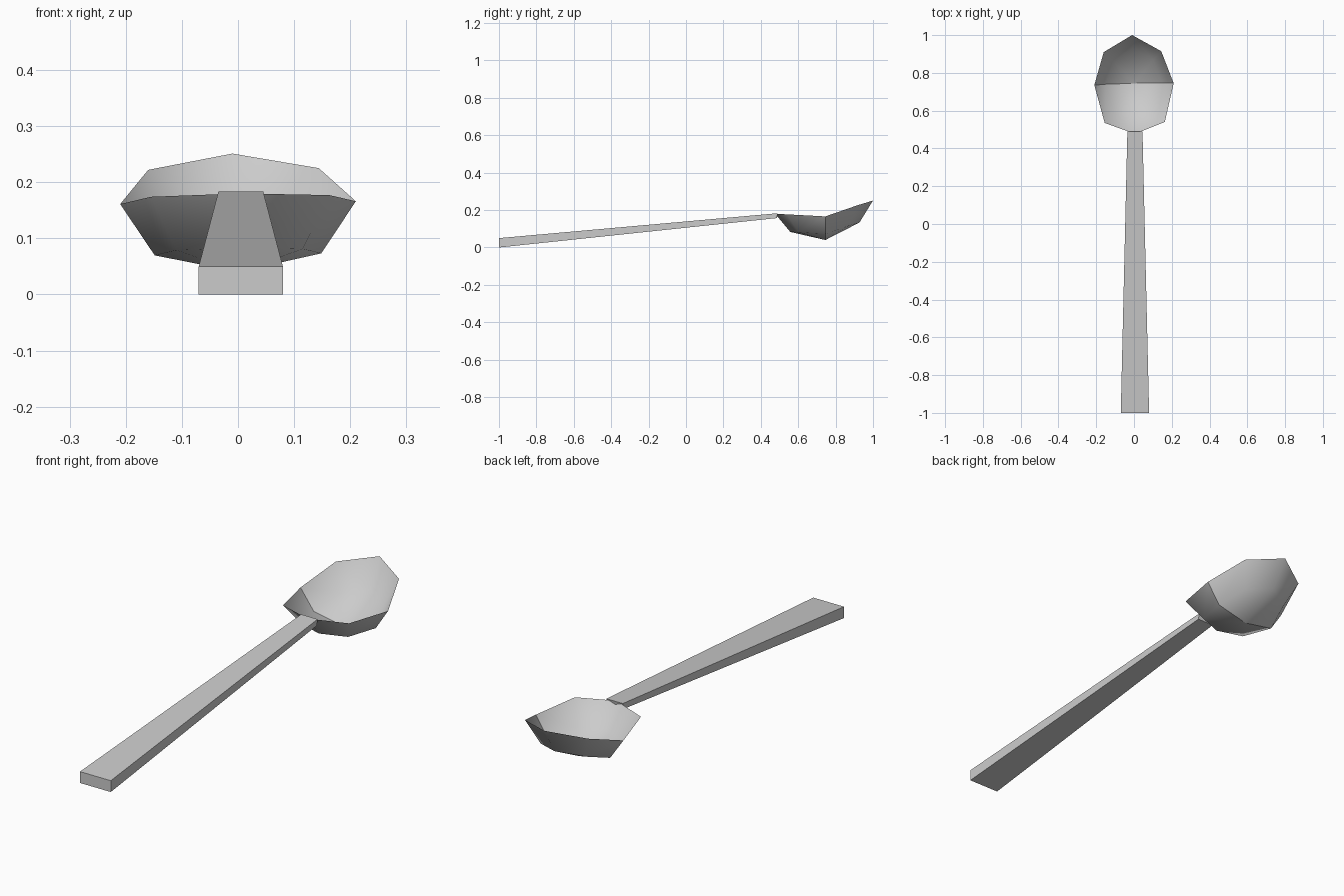
import bpy, bmesh
from mathutils import Vector

cube = bpy.data.objects.get("Cube")
if cube:
    bpy.data.objects.remove(cube)

# Single grey metal colour
grey = bpy.data.materials.new("spoon_grey")
grey.use_nodes = True
colour = (0.6, 0.6, 0.6, 1)
grey.diffuse_color = colour
grey.node_tree.nodes["Principled BSDF"].inputs["Base Color"].default_value = colour


def finish(bm, name):
    bmesh.ops.recalc_face_normals(bm, faces=bm.faces)
    mesh = bpy.data.meshes.new(name)
    bm.to_mesh(mesh)
    bm.free()
    mesh.materials.append(grey)
    obj = bpy.data.objects.new(name, mesh)
    bpy.context.collection.objects.link(obj)
    return obj


# Handle: a box tapering towards the bowl
bm = bmesh.new()
bmesh.ops.create_cube(bm, size=1)
for v in bm.verts:
    far, top = v.co.y > 0, v.co.z > 0
    half = 0.04 if far else 0.075
    v.co.x = 0.005 + (half if v.co.x > 0 else -half)
    if far:
        v.co.y, v.co.z = (0.49, 0.183) if top else (0.485, 0.157)
    else:
        v.co.y, v.co.z = (-1, 0.05 if top else 0)
finish(bm, "handle")

# Bowl: rim, one ring at 45 degrees and a lowest point, as an open sheet
rim = [Vector(p) for p in (
    (-0.01, 1, 0.251), (0.144, 0.915, 0.225), (0.21, 0.745, 0.166), (0.163, 0.54, 0.177),
    (0.005, 0.477, 0.18), (-0.155, 0.535, 0.174), (-0.21, 0.735, 0.161), (-0.16, 0.91, 0.222))]
centre = Vector((0, 0.74, 0.175))
lowest = Vector((0, 0.745, 0.04))
s = 0.5 ** 0.5

bm = bmesh.new()
outer = [bm.verts.new(p) for p in rim]
inner = [bm.verts.new(centre + s * (p - centre) + s * (lowest - centre)) for p in rim]
pole = bm.verts.new(lowest)
n = len(rim)
for i in range(n):
    j = (i + 1) % n
    bm.faces.new((outer[i], inner[i], inner[j], outer[j]))
    bm.faces.new((inner[i], pole, inner[j]))
for f in bm.faces:
    f.smooth = True

# Crease across the middle of the bowl, from side to side
for i in (2, 6):
    for pair in ((outer[i], inner[i]), (inner[i], pole)):
        bm.edges.get(pair).smooth = False
bowl = finish(bm, "bowl")
